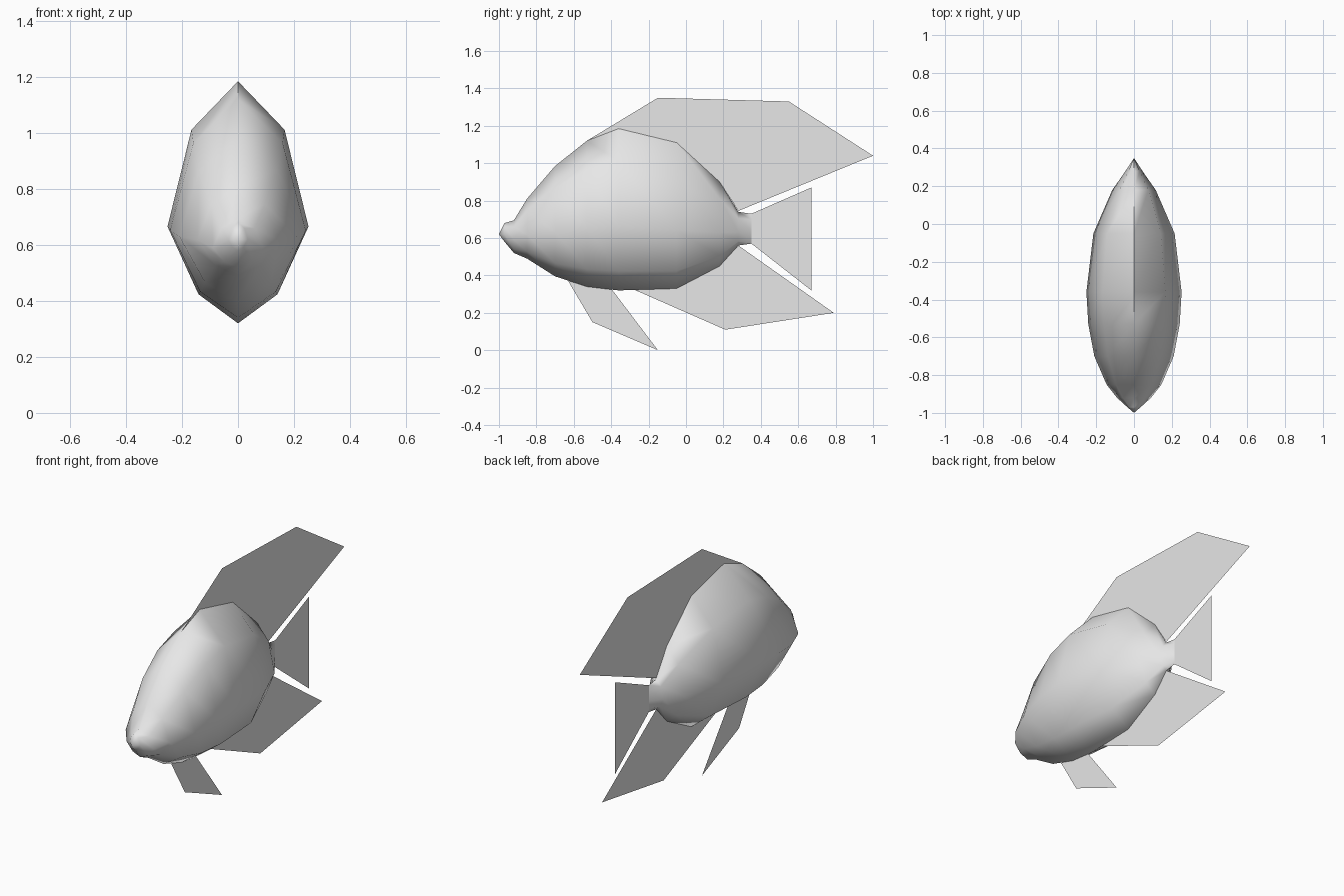
import bpy, bmesh, math

if "Cube" in bpy.data.objects:
    bpy.data.objects.remove(bpy.data.objects["Cube"])

grey = bpy.data.materials.new("plain_grey")
grey.diffuse_color = (0.8, 0.8, 0.8, 1)
grey.use_nodes = True
grey.node_tree.nodes["Principled BSDF"].inputs["Base Color"].default_value = grey.diffuse_color


def finish(bm, name):
    mesh = bpy.data.meshes.new(name)
    bm.to_mesh(mesh)
    bm.free()
    mesh.materials.append(grey)
    obj = bpy.data.objects.new(name, mesh)
    bpy.context.collection.objects.link(obj)
    return obj


# Body: eight-sided rings lofted from mouth to tail root
# (y, bottom z, top z, half width)
rings = [
    (-1.00, 0.62, 0.62, 0.0),
    (-0.97, 0.58, 0.68, 0.035),
    (-0.92, 0.52, 0.695, 0.09),
    (-0.85, 0.49, 0.81, 0.145),
    (-0.70, 0.395, 0.985, 0.21),
    (-0.53, 0.34, 1.12, 0.242),
    (-0.36, 0.32, 1.185, 0.252),
    (-0.05, 0.33, 1.11, 0.215),
    (0.18, 0.45, 0.90, 0.115),
    (0.28, 0.56, 0.74, 0.045),
    (0.35, 0.57, 0.73, 0.0),
]
# Cross-section: (fraction of half width, fraction of height)
section = [(0, 1), (0.66, 0.8), (1, 0.4), (0.56, 0.12), (0, 0)]
section += [(-u, v) for u, v in section[3:0:-1]]

bm = bmesh.new()
loops = [[bm.verts.new((w * u, y, lo + (hi - lo) * v)) for u, v in section]
         for y, lo, hi, w in rings]
n = len(section)
for a, b in zip(loops, loops[1:]):
    for i in range(n):
        j = (i + 1) % n
        bm.faces.new((a[i], a[j], b[j], b[i]))
bmesh.ops.remove_doubles(bm, verts=bm.verts[:], dist=0.0005)
bmesh.ops.recalc_face_normals(bm, faces=bm.faces[:])
body = finish(bm, "body")
bpy.context.view_layer.objects.active = body
body.select_set(True)
bpy.ops.object.shade_smooth_by_angle(angle=math.radians(75))

# Fins: flat sheets on the centre plane, as (y, z) outlines
fins = {
    "dorsal_fin": [(-0.53, 1.12), (-0.15, 1.35), (0.55, 1.33), (1.0, 1.04),
                   (0.28, 0.745), (0.18, 0.90), (-0.05, 1.11), (-0.36, 1.185)],
    "tail_fin": [(0.35, 0.73), (0.67, 0.87), (0.67, 0.32), (0.35, 0.57)],
    "anal_fin": [(-0.28, 0.325), (0.21, 0.11), (0.79, 0.20), (0.28, 0.56),
                 (0.18, 0.45), (-0.05, 0.33)],
    "pelvic_fin": [(-0.63, 0.37), (-0.50, 0.15), (-0.15, 0.0), (-0.40, 0.33)],
}
for name, outline in fins.items():
    bm = bmesh.new()
    bm.faces.new([bm.verts.new((0, y, z)) for y, z in outline])
    finish(bm, name)
